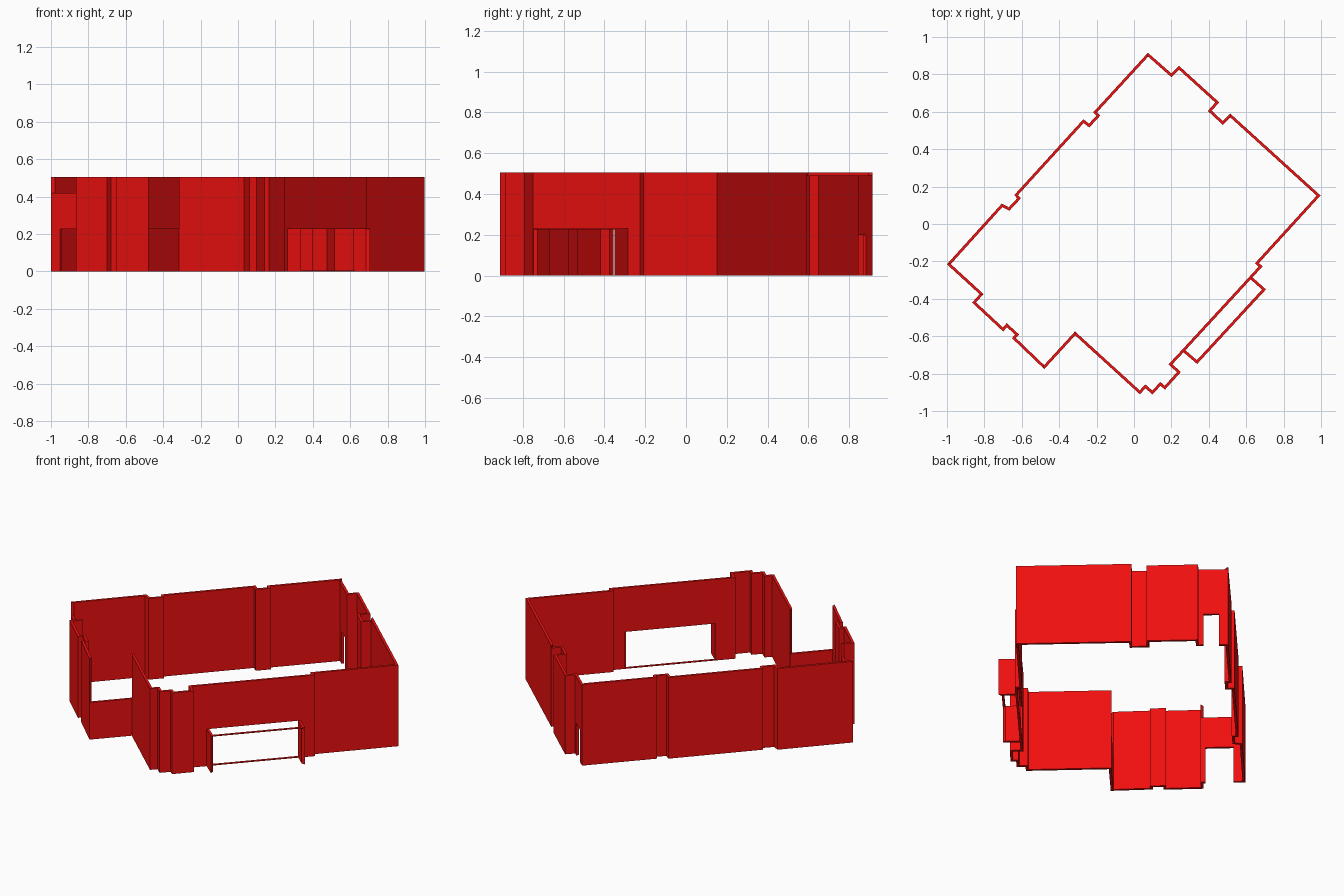
import bpy, bmesh
from mathutils import Vector

if "Cube" in bpy.data.objects:
    bpy.data.objects.remove(bpy.data.objects["Cube"])

HALF = 0.0075   # half of the wall thickness
TOP = 0.505

red = bpy.data.materials.new("red_wall")
red.diffuse_color = (0.88, 0.005, 0.005, 1)
red.use_nodes = True
red.node_tree.nodes["Principled BSDF"].inputs["Base Color"].default_value = red.diffuse_color


def offsets(pts, closed):
    """Mitred left and right points for every corner of a wall path."""
    pts = [Vector(p) for p in pts]
    n, out = len(pts), []
    for i, p in enumerate(pts):
        a = (p - pts[i - 1]).normalized() if closed or i > 0 else None
        b = (pts[(i + 1) % n] - p).normalized() if closed or i < n - 1 else None
        a, b = a or b, b or a
        na, nb = Vector((-a.y, a.x)), Vector((-b.y, b.x))
        m = (na + nb).normalized()
        m *= HALF / max(m.dot(na), 0.3)
        out.append((p + m, p - m))
    return out


def wall(name, sides, z0, z1):
    """Thin wall following the mitred corners, from z0 to z1."""
    bm = bmesh.new()
    rings = []
    for l, r in sides:
        rings.append([bm.verts.new((q.x, q.y, z))
                      for q, z in ((l, z0), (r, z0), (r, z1), (l, z1))])
    for a, b in zip(rings, rings[1:]):
        for k in range(4):
            j = (k + 1) % 4
            bm.faces.new((a[k], a[j], b[j], b[k]))
    bm.faces.new(rings[0])
    bm.faces.new(rings[-1])
    bmesh.ops.recalc_face_normals(bm, faces=bm.faces)
    me = bpy.data.meshes.new(name)
    bm.to_mesh(me)
    bm.free()
    me.materials.append(red)
    ob = bpy.data.objects.new(name, me)
    bpy.context.collection.objects.link(ob)


# Perimeter, clockwise from the left corner; each run starts where the last ended
runs = [
    ("back_left_and_corner_wall", 0, TOP, [
        (-0.99, -0.215), (-0.705, 0.10), (-0.668, 0.08), (-0.615, 0.137),
        (-0.63, 0.155), (-0.27, 0.55), (-0.24, 0.526), (-0.19, 0.58),
        (-0.208, 0.597)]),
    ("back_corner_wall", 0, TOP, [(0.075, 0.905)]),
    ("back_door_jamb", 0, 0.49, [(0.108, 0.876)]),
    ("back_door_lintel", 0.2, 0.49, [(0.175, 0.817)]),
    ("back_stepped_wall", 0, 0.49, [
        (0.20, 0.795), (0.24, 0.836), (0.445, 0.65), (0.405, 0.605),
        (0.475, 0.54), (0.515, 0.58)]),
    ("right_wall", 0, TOP, [
        (0.987, 0.152), (0.657, -0.21), (0.677, -0.227), (0.623, -0.286)]),
    ("wall_over_bay", 0.23, TOP, [(0.264, -0.676)]),
    ("front_wall", 0, TOP, [
        (0.195, -0.75), (0.24, -0.792), (0.165, -0.875), (0.141, -0.855),
        (0.098, -0.901), (0.061, -0.868), (0.031, -0.9), (-0.315, -0.585)]),
    ("low_wall", 0, 0.23, [(-0.48, -0.765)]),
    ("front_left_wall", 0, TOP, [
        (-0.642, -0.61), (-0.625, -0.591), (-0.68, -0.541), (-0.70, -0.564),
        (-0.855, -0.42), (-0.815, -0.375)]),
    ("side_door_inner_jamb", 0, 0.42, [(-0.829, -0.362)]),
    ("side_door_lintel", 0.225, 0.42, [(-0.946, -0.255)]),
    ("side_door_outer_jamb", 0, 0.42, [(-0.99, -0.215)]),
]
loop = [p for run in runs for p in run[3]][:-1]
sides = offsets(loop, True)
sides.append(sides[0])
start = 0
for name, z0, z1, pts in runs:
    end = start + len(pts) - (1 if start == 0 else 0)
    wall(name, sides[start:end + 1], z0, z1)
    start = end

# Open bay: two side walls, a thin rail across its front, a thin sill at the wall
bay = offsets([(0.623, -0.286), (0.695, -0.35), (0.337, -0.738), (0.264, -0.676)], False)
wall("bay_right_side", bay[:2], 0, 0.23)
wall("bay_front_rail", bay[1:3], 0.226, 0.23)
wall("bay_left_side", bay[2:], 0, 0.23)
wall("bay_sill", offsets([(0.623, -0.286), (0.264, -0.676)], False), 0, 0.004)
